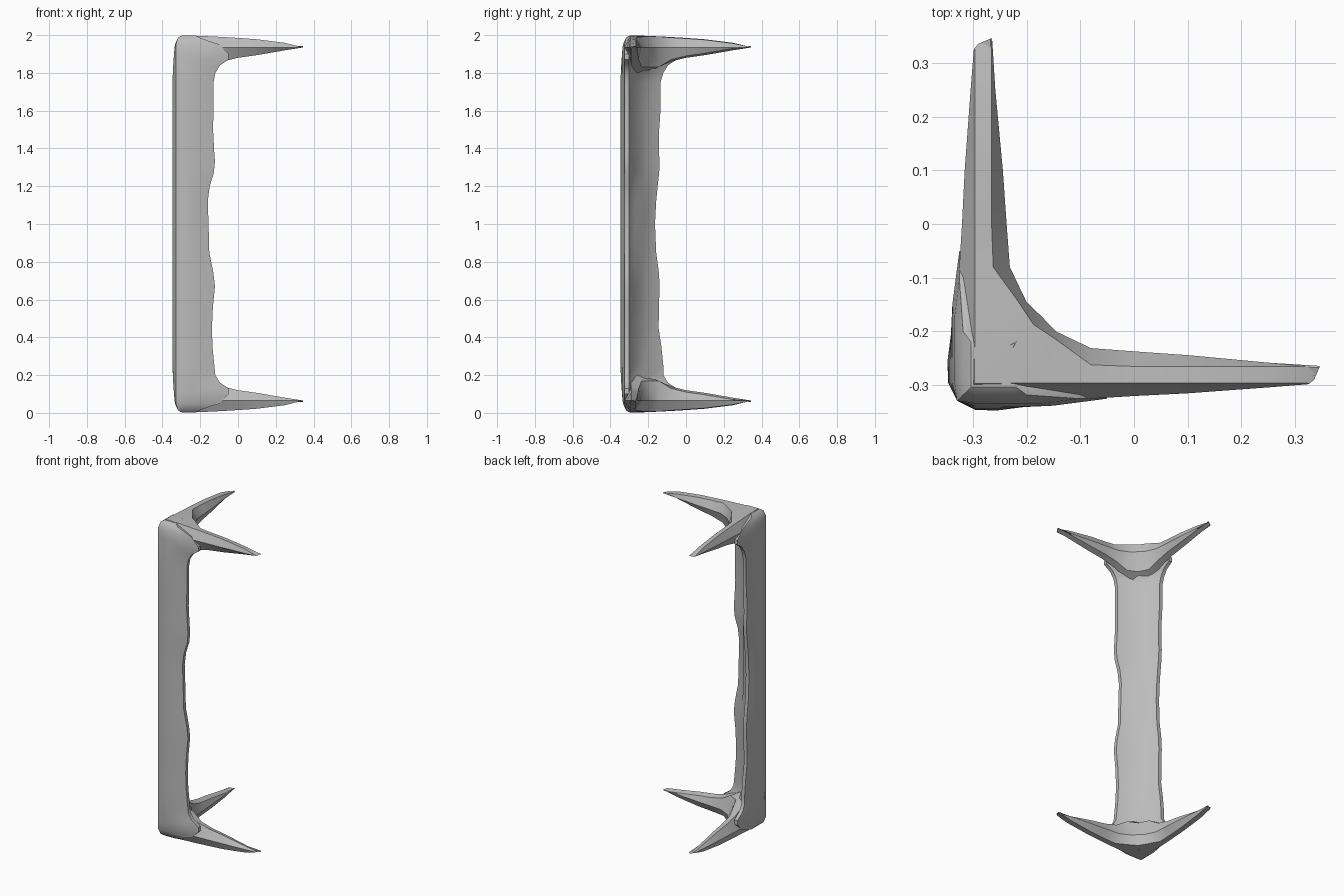
import bpy
import bmesh
import math

default = bpy.data.objects.get("Cube")
if default:
    bpy.data.objects.remove(default, do_unlink=True)

grey = bpy.data.materials.new("plain grey")
grey.use_nodes = True
grey.diffuse_color = (0.5, 0.5, 0.5, 1)
grey.node_tree.nodes["Principled BSDF"].inputs["Base Color"].default_value = (0.5, 0.5, 0.5, 1)


def loft(name, rings, angle):
    """Skin closed rings of equal length and cap both ends."""
    bm = bmesh.new()
    loops = [[bm.verts.new(p) for p in ring] for ring in rings]
    n = len(loops[0])
    for a, b in zip(loops, loops[1:]):
        for i in range(n):
            j = (i + 1) % n
            bm.faces.new((a[i], a[j], b[j], b[i]))
    bm.faces.new(loops[0])
    bm.faces.new(loops[-1])
    bmesh.ops.recalc_face_normals(bm, faces=bm.faces)
    mesh = bpy.data.meshes.new(name)
    bm.to_mesh(mesh)
    bm.free()
    mesh.materials.append(grey)
    obj = bpy.data.objects.new(name, mesh)
    bpy.context.collection.objects.link(obj)
    bpy.ops.object.select_all(action="DESELECT")
    obj.select_set(True)
    bpy.context.view_layer.objects.active = obj
    bpy.ops.object.shade_smooth_by_angle(angle=math.radians(angle))
    return obj


def swap(p):
    return (p[1], p[0], p[2])


# Column: angle-shaped section with rounded outer corner and wavy wing edges
def wing(z, inset, tip, inner):
    reach = tip + 0.13
    pts = [(-0.295, -0.346), (-0.255, -0.348), (-0.19 + reach / 2, -0.338),
           (tip, -0.325), (tip, -0.303), (-0.2 + reach / 2, -0.268)]
    limit = -0.348 + inset
    return [(max(x, limit), max(y, limit), z) for x, y in pts]


def column_ring(z, inset, tip_x, tip_y, inner):
    c = max(-0.329, -0.348 + inset)
    side_x = wing(z, inset, tip_x, inner)
    side_y = [swap(p) for p in wing(z, inset, tip_y, inner)]
    return [(c, c, z)] + side_x + [(inner, inner, z)] + side_y[::-1]


# height, outer inset, wing edge in x, wing edge in y, inner corner
middle = [(0.25, -0.125, -0.12), (0.35, -0.135, -0.13), (0.45, -0.138, -0.145),
          (0.56, -0.133, -0.143), (0.67, -0.122, -0.14), (0.74, -0.13, -0.143),
          (0.85, -0.152, -0.158), (1.0, -0.156, -0.164), (1.12, -0.16, -0.158),
          (1.2, -0.15, -0.15), (1.27, -0.128, -0.142), (1.33, -0.122, -0.14),
          (1.4, -0.127, -0.144), (1.5, -0.132, -0.142), (1.6, -0.13, -0.135),
          (1.75, -0.13, -0.135)]
# flare of each end, as distance from the end of the model
flare = [(0.004, 0.045, -0.22, -0.22), (0.015, 0.03, -0.2, -0.2),
         (0.05, 0.014, -0.1, -0.19), (0.1, 0.009, -0.05, -0.185),
         (0.13, 0.007, -0.05, -0.19), (0.16, 0.005, -0.095, -0.21),
         (0.2, 0.003, -0.12, -0.225)]
rings = [column_ring(d, i, t, t, c) for d, i, t, c in flare]
rings += [column_ring(z, 0.001, tx, ty, -0.235) for z, tx, ty in middle]
rings += [column_ring(2 - d, i, t, t, c) for d, i, t, c in reversed(flare)]
loft("column", rings, 35)


# Pronged brackets: a tapered L-shaped bar with two points, at each end
def arm_ring(x_out, x_in, y_out, y_in, top, low, ridge):
    """Section across the bar, measured down from the top of the model."""
    x_mid = (x_out + x_in) / 2
    widest = 0.065
    return [(x_out, y_out, widest),
            (x_out, -0.296, top),
            (x_in, ridge, top + 0.003),
            (x_in, y_in, widest),
            (x_in, (y_in - 0.27) / 2, low - 0.01),
            (x_mid, -0.29, low)]


stations = [(0.325, 0.345, -0.298, -0.264, 0.061, 0.067, -0.265),
            (0.25, 0.25, -0.304, -0.258, 0.041, 0.08, -0.265),
            (0.1, 0.1, -0.315, -0.244, 0.022, 0.106, -0.265),
            (0.0, 0.0, -0.32, -0.237, 0.015, 0.12, -0.265),
            (-0.08, -0.08, -0.325, -0.231, 0.01, 0.14, -0.262),
            (-0.2, -0.145, -0.328, -0.2, 0.004, 0.18, -0.215)]
corner = [(-0.326, -0.326, 0.065), (-0.297, -0.297, 0.001), (-0.187, -0.187, 0.006),
          (-0.172, -0.172, 0.065), (-0.205, -0.205, 0.17), (-0.28, -0.28, 0.24)]
half = [arm_ring(*s) for s in stations]
bar = half + [corner] + [[swap(p) for p in r] for r in reversed(half)]
loft("lower_bracket", bar, 35)
loft("upper_bracket", [[(x, y, 2 - z) for x, y, z in r] for r in bar], 35)
